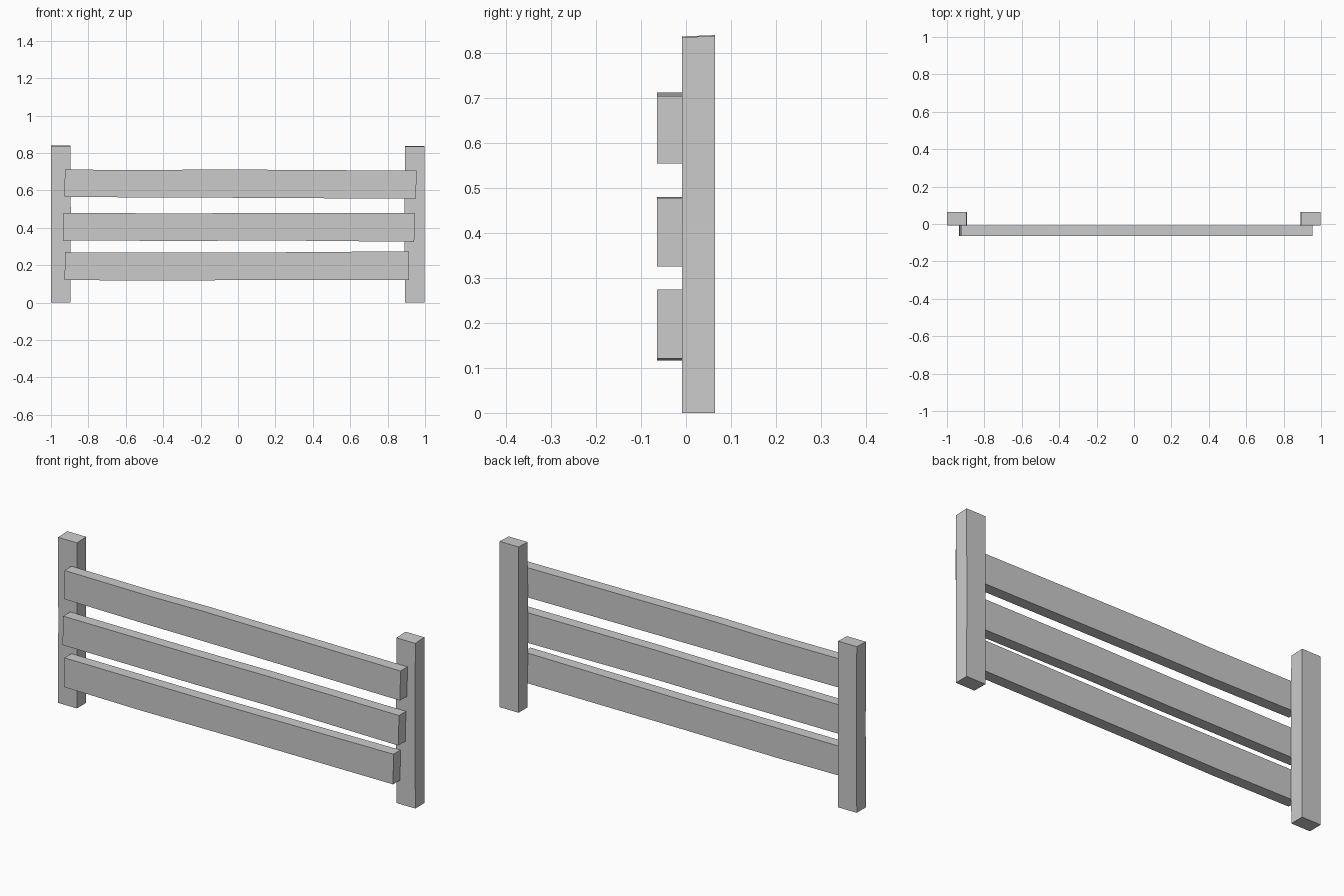
import bpy
import bmesh

if "Cube" in bpy.data.objects:
    bpy.data.objects.remove(bpy.data.objects["Cube"])


def loft(name, sections):
    """Flat-faced board skinned through four-cornered cross-sections."""
    bm = bmesh.new()
    rings = [[bm.verts.new(p) for p in s] for s in sections]
    for a, b in zip(rings, rings[1:]):
        for i in range(4):
            j = (i + 1) % 4
            bm.faces.new((a[i], a[j], b[j], b[i]))
    bm.faces.new(rings[0])
    bm.faces.new(rings[-1])
    bmesh.ops.recalc_face_normals(bm, faces=bm.faces)
    mesh = bpy.data.meshes.new(name)
    bm.to_mesh(mesh)
    bm.free()
    obj = bpy.data.objects.new(name, mesh)
    bpy.context.collection.objects.link(obj)
    return obj


def post(name, x0, x1, top, lean):
    # Square post, cut slightly uneven at the top
    y0, y1 = -0.009, 0.064
    sections = []
    for z, d, tilt in ((0, 0, 0), (top * 0.5, lean, 0), (top, 0, 0.003)):
        sections.append([(x0 + d, y0, z - tilt), (x1 + d, y0, z - tilt),
                         (x1 + d, y1, z), (x0 + d, y1, z)])
    loft(name, sections)


def rail(name, stations):
    # Rough-sawn plank: each station is (x, bottom z, top z, end skew)
    y0, y1 = -0.065, -0.009
    loft(name, [[(x - s, y0, b), (x - s, y1, b), (x + s, y1, t), (x + s, y0, t)]
                for x, b, t, s in stations])


# Posts
post("left_post", -1.0, -0.895, 0.84, 0.001)
post("right_post", 0.892, 0.998, 0.838, -0.001)

# Rails
rail("top_rail", [(-0.927, 0.566, 0.711, 0.002), (-0.45, 0.561, 0.708, 0),
                  (-0.15, 0.561, 0.712, 0), (0.953, 0.555, 0.705, 0.001)])
rail("middle_rail", [(-0.934, 0.331, 0.478, 0.002), (-0.2, 0.330, 0.477, 0),
                     (0.2, 0.332, 0.480, 0), (0.944, 0.325, 0.478, 0.002)])
rail("bottom_rail", [(-0.926, 0.121, 0.269, 0.001), (-0.5, 0.117, 0.268, 0),
                     (0.0, 0.120, 0.267, 0), (0.914, 0.121, 0.274, 0.001)])
